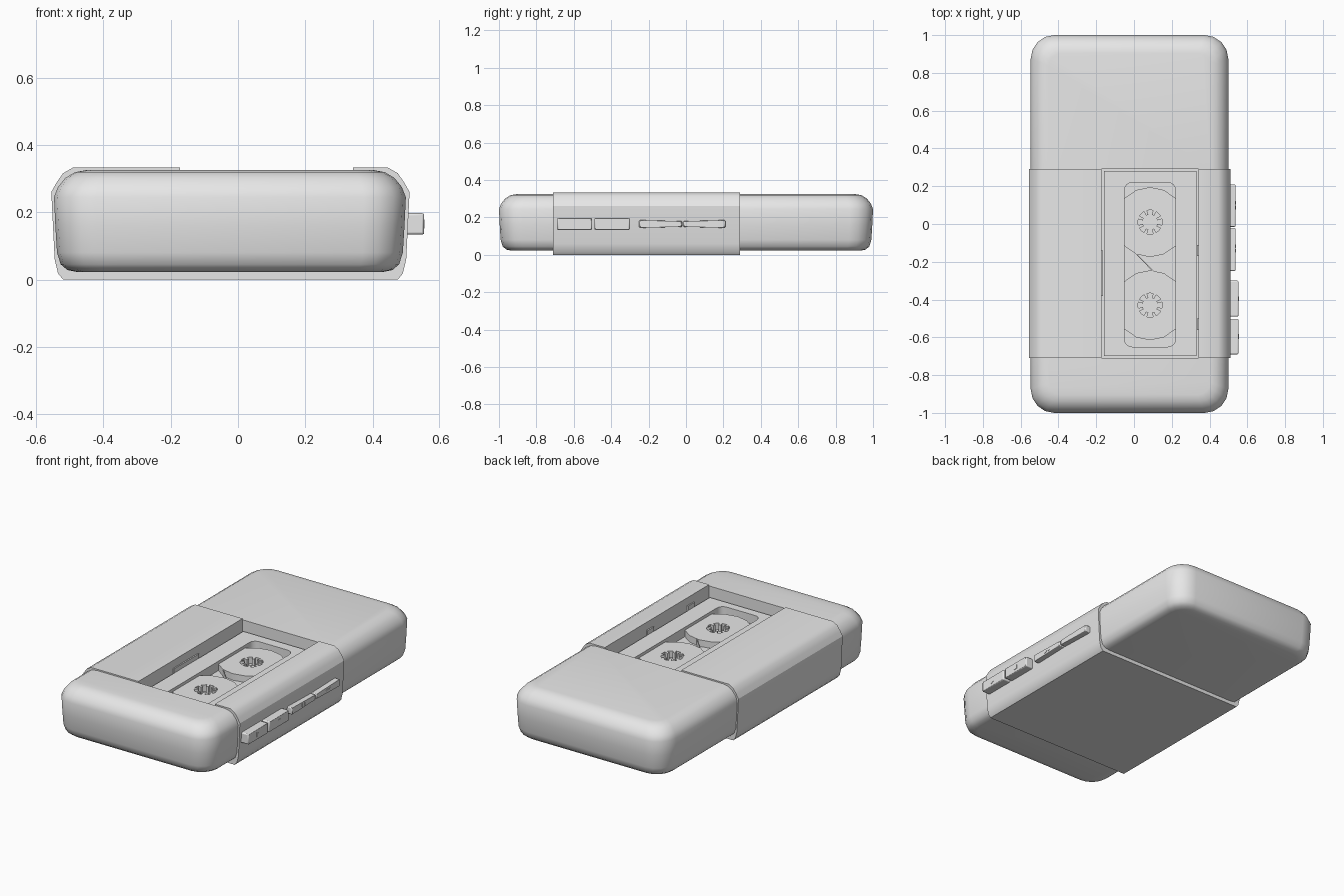
import bpy, bmesh, math
from mathutils import Matrix

cube = bpy.data.objects.get("Cube")
if cube:
    bpy.data.objects.remove(cube, do_unlink=True)

GREY = (0.8, 0.8, 0.8, 1.0)
mat = bpy.data.materials.new("plain grey")
mat.use_nodes = True
mat.diffuse_color = GREY
mat.node_tree.nodes["Principled BSDF"].inputs["Base Color"].default_value = GREY

FLAT = Matrix.Identity(4)                                                  # outline in x, y
ALONG_Y = Matrix(((1, 0, 0, 0), (0, 0, -1, 0), (0, 1, 0, 0), (0, 0, 0, 1)))  # outline in x, z
ALONG_X = Matrix(((0, 0, 1, 0), (1, 0, 0, 0), (0, 1, 0, 0), (0, 0, 0, 1)))   # outline in y, z


def add_object(name, bm, angle=30):
    bmesh.ops.recalc_face_normals(bm, faces=bm.faces)
    mesh = bpy.data.meshes.new(name)
    bm.to_mesh(mesh)
    bm.free()
    mesh.materials.append(mat)
    obj = bpy.data.objects.new(name, mesh)
    bpy.context.collection.objects.link(obj)
    bpy.ops.object.select_all(action='DESELECT')
    obj.select_set(True)
    bpy.context.view_layer.objects.active = obj
    bpy.ops.object.shade_smooth_by_angle(angle=math.radians(angle))
    return obj


def plate(name, loops, lo, hi, turn=FLAT, bevel=0):
    """Extrude a filled outline; any further loops become holes."""
    curve = bpy.data.curves.new(name + "_outline", 'CURVE')
    curve.dimensions = '2D'
    curve.fill_mode = 'BOTH'
    curve.extrude = (hi - lo) / 2
    for loop in loops:
        spline = curve.splines.new('POLY')
        spline.points.add(len(loop) - 1)
        for point, (a, b) in zip(spline.points, loop):
            point.co = (a, b, 0, 1)
        spline.use_cyclic_u = True
    temp = bpy.data.objects.new(name + "_temp", curve)
    bpy.context.collection.objects.link(temp)
    mesh = bpy.data.meshes.new_from_object(
        temp.evaluated_get(bpy.context.evaluated_depsgraph_get()))
    bpy.data.objects.remove(temp, do_unlink=True)
    bpy.data.curves.remove(curve)
    bm = bmesh.new()
    bm.from_mesh(mesh)
    bpy.data.meshes.remove(mesh)
    bmesh.ops.remove_doubles(bm, verts=bm.verts, dist=1e-5)
    bm.transform(turn @ Matrix.Translation((0, 0, (lo + hi) / 2)))
    obj = add_object(name, bm)
    if bevel:
        mod = obj.modifiers.new("soft_edges", 'BEVEL')
        mod.width = bevel
        mod.segments = 2
    return obj


def rect(x0, x1, y0, y1):
    return [(x0, y0), (x1, y0), (x1, y1), (x0, y1)]


def round_rect(x0, x1, y0, y1, r, steps=4):
    corners = ((x1 - r, y1 - r), (x0 + r, y1 - r), (x0 + r, y0 + r), (x1 - r, y0 + r))
    return [(cx + r * math.cos(math.pi / 2 * (q + k / steps)),
             cy + r * math.sin(math.pi / 2 * (q + k / steps)))
            for q, (cx, cy) in enumerate(corners) for k in range(steps + 1)]


# Soft-edged case ends: stacked rounded rectangles (height, inset), cut where the sleeve begins
SLEEVE_Y = (-0.71, 0.29)
LEVELS = ((0.022, 0.07), (0.028, 0.04), (0.045, 0.02), (0.08, 0.009), (0.16, 0.004),
          (0.245, 0.0), (0.275, 0.012), (0.302, 0.034), (0.319, 0.062), (0.325, 0.095))


def case_end(name, cut, side):
    bm = bmesh.new()
    rings = []
    for z, d in LEVELS:
        outline = round_rect(-0.547 + d, 0.499 - d, -1 + d, 1 - d, 0.125 - d * 0.6)
        rings.append([bm.verts.new((x, y, z)) for x, y in outline])
    n = len(rings[0])
    for low, high in zip(rings, rings[1:]):
        for i in range(n):
            bm.faces.new((low[i], low[(i + 1) % n], high[(i + 1) % n], high[i]))
    bm.faces.new(rings[0])
    bm.faces.new(rings[-1])
    bmesh.ops.bisect_plane(bm, geom=bm.verts[:] + bm.edges[:] + bm.faces[:],
                           plane_co=(0, cut, 0), plane_no=(0, -side, 0), clear_outer=True)
    bmesh.ops.holes_fill(bm, edges=[e for e in bm.edges if e.is_boundary])
    add_object(name, bm, 40)


case_end("case_front_end", SLEEVE_Y[0], -1)
case_end("case_back_end", SLEEVE_Y[1], 1)

# Sleeve around the case with an open channel in its top
CHANNEL = (-0.172, 0.342)
FLOOR = 0.205
half = [(-0.52, 0.0), (-0.535, 0.018), (-0.545, 0.06), (-0.555, 0.26),
        (-0.54, 0.287), (-0.52, 0.316), (-0.49, 0.333)]
right = [(-0.045 - x, z) for x, z in reversed(half)]
notch = [(CHANNEL[0], 0.333), (CHANNEL[0], FLOOR), (CHANNEL[1], FLOOR), (CHANNEL[1], 0.333)]
plate("sleeve", [half + notch + right], -SLEEVE_Y[1], -SLEEVE_Y[0], ALONG_Y)

# Cassette with a rounded window, lying in the channel
WIN = (-0.05, 0.22, -0.65, 0.22)
plate("cassette_shell", [rect(-0.16, 0.33, -0.70, 0.28), round_rect(*WIN, 0.04)],
      FLOOR - 0.005, 0.262)

# Tape reels clipped by the window, each with a toothed hub hole
for name, cy in (("front", -0.43), ("back", 0.01)):
    cx, r, steps = 0.085, 0.185, 4
    limit = math.acos(0.134 / r)
    outline = []
    for start in (limit, math.pi + limit):
        for k in range(steps + 1):
            a = start + (math.pi - 2 * limit) * k / steps
            outline.append((cx + r * math.cos(a), cy + r * math.sin(a)))
    hub = []
    for tooth in range(8):
        for rad, da in ((0.064, -15), (0.064, 0), (0.064, 15), (0.04, 13), (0.04, 32)):
            a = math.radians(tooth * 45 + da)
            hub.append((cx + rad * math.cos(a), cy + rad * math.sin(a)))
    plate(name + "_reel", [outline, hub], FLOOR - 0.005, 0.245)

# Tape running diagonally between the reels
plate("tape_strand", [[(0.005, -0.155), (0.15, -0.302), (0.153, -0.299), (0.008, -0.152)]],
      FLOOR - 0.005, 0.243)

# Small clips on the channel walls
for i, (x0, x1, y0, y1) in enumerate(((-0.175, -0.164, -0.38, -0.14),
                                      (0.334, 0.345, -0.17, -0.11),
                                      (0.334, 0.345, -0.56, -0.50))):
    plate("channel_clip_%d" % (i + 1), [rect(x0, x1, y0, y1)], 0.255, 0.285)

# Push buttons and the two-part rocker on the side
plate("play_button", [rect(-0.69, -0.502, 0.134, 0.197)], 0.45, 0.553, ALONG_X, 0.006)
plate("stop_button", [rect(-0.49, -0.30, 0.134, 0.197)], 0.45, 0.553, ALONG_X, 0.006)
for name, outer, inner in (("forward", -0.25, -0.021), ("rewind", 0.21, -0.015)):
    plate(name + "_rocker", [[(outer, 0.144), (inner, 0.150), (inner, 0.180), (outer, 0.186)]],
          0.45, 0.537, ALONG_X, 0.005)


# Raised symbols on the buttons
def arrow(y, size, way):
    return [(y - way * size, 0.165 - size), (y + way * size, 0.165), (y - way * size, 0.165 + size)]


plate("play_symbol", [arrow(-0.596, 0.014, 1)], 0.552, 0.555, ALONG_X)
plate("stop_symbol", [rect(-0.407, -0.383, 0.153, 0.177)], 0.552, 0.555, ALONG_X)
for name, y, way in (("forward", -0.13, 1), ("rewind", 0.10, -1)):
    for k in (-1, 1):
        plate("%s_symbol_%s" % (name, "a" if k < 0 else "b"),
              [arrow(y + k * 0.012, 0.010, way)], 0.536, 0.539, ALONG_X)
